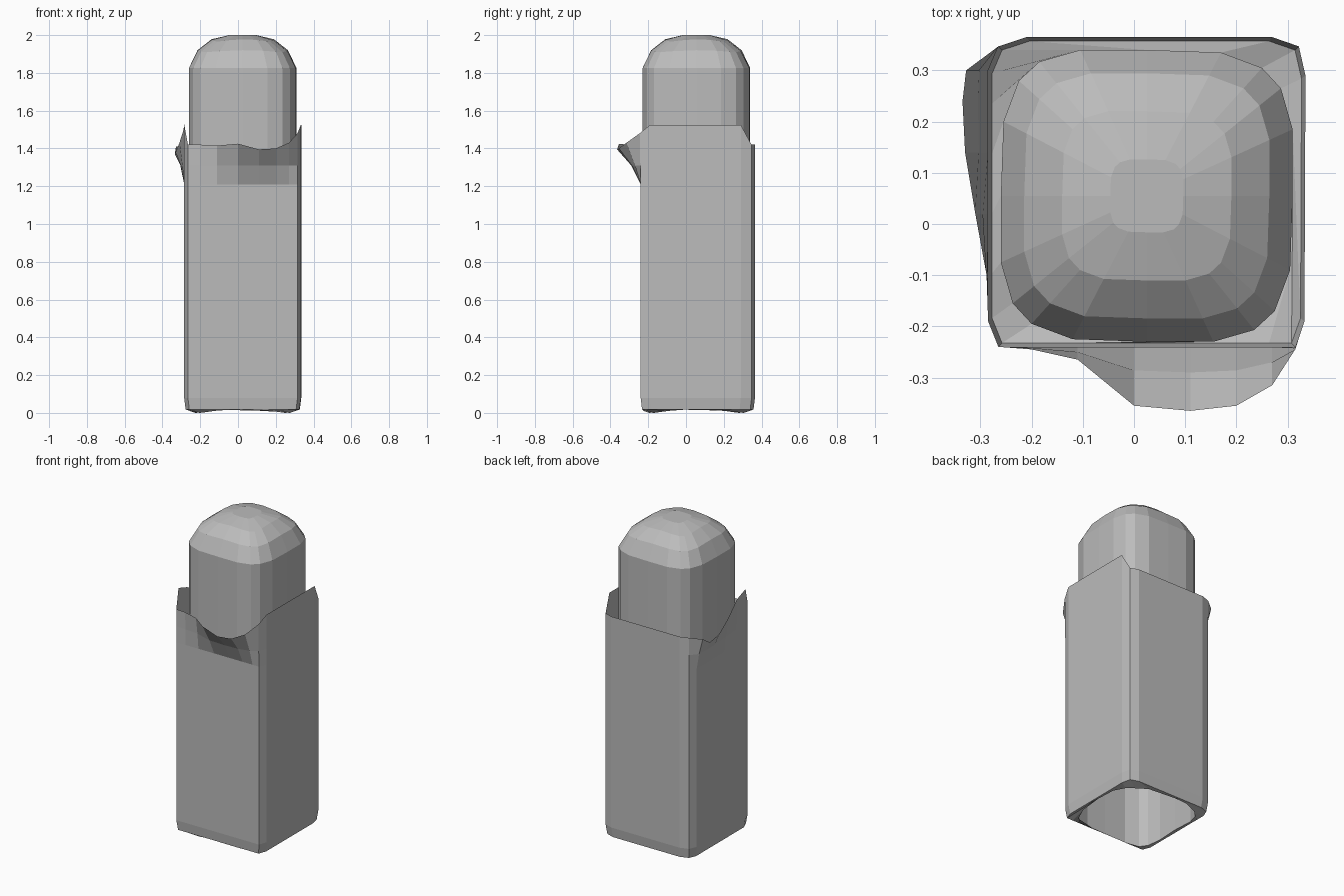
import bpy, bmesh
from mathutils import Vector

cube = bpy.data.objects.get("Cube")
if cube:
    bpy.data.objects.remove(cube)

grey = bpy.data.materials.new("plain grey")
grey.use_nodes = True
colour = (0.5, 0.5, 0.5, 1)
grey.diffuse_color = colour
grey.node_tree.nodes["Principled BSDF"].inputs["Base Color"].default_value = colour

CENTRE = Vector((0.025, 0.055, 0))


def add_ring(bm, points):
    return [bm.verts.new(p) for p in points]


def skin(bm, lower, upper):
    # Wall of quads between two rings running anticlockwise
    n = len(lower)
    for i in range(n):
        j = (i + 1) % n
        bm.faces.new((lower[i], lower[j], upper[j], upper[i]))


def finish(bm, name):
    mesh = bpy.data.meshes.new(name)
    bm.to_mesh(mesh)
    bm.free()
    mesh.materials.append(grey)
    obj = bpy.data.objects.new(name, mesh)
    bpy.context.collection.objects.link(obj)


def bar_ring(scale, z, corner_drop=0.0):
    # Rounded square: one quarter turned four times
    quarter = [(0.285, 0, 0), (0.285, 0.13, 0.3), (0.262, 0.21, 0.8),
               (0.225, 0.25, 1), (0.145, 0.28, 0.5)]
    points = []
    for turn in range(4):
        for x, y, drop in quarter:
            for _ in range(turn):
                x, y = -y, x
            points.append(CENTRE + Vector((x * scale, y * scale, z - corner_drop * drop)))
    return points


# Inner bar with a domed top and an open bottom
bm = bmesh.new()
below = add_ring(bm, bar_ring(1, 0.022, 0.022))
for scale, z, drop in ((1, 1.825, 0), (0.84, 1.92, 0.01), (0.58, 1.978, 0.012), (0.25, 2.0, 0)):
    ring = add_ring(bm, bar_ring(scale, z, drop))
    skin(bm, below, ring)
    below = ring
bm.faces.new(below)
finish(bm, "inner_bar")

# Wrapper columns, anticlockwise: foot, rim height, outward curl at the rim
columns = []
for x, rim, curl in ((-0.265, 1.42, 0), (-0.2, 1.42, 0.005), (-0.11, 1.415, 0.025),
                     (0, 1.425, 0.115), (0.11, 1.395, 0.125), (0.2, 1.4, 0.115),
                     (0.27, 1.43, 0.075), (0.315, 1.48, 0.005)):
    columns.append((Vector((x, -0.24, 0)), rim, Vector((0, -curl, 0))))
for x, y, rim in ((0.333, -0.19, 1.525), (0.335, 0.29, 1.525), (0.322, 0.347, 1.42),
                  (0.27, 0.365, 1.42), (-0.21, 0.365, 1.42), (-0.265, 0.347, 1.42)):
    columns.append((Vector((x, y, 0)), rim, Vector()))
for y, rim, curl in ((0.3, 1.41, 0.043), (0.24, 1.37, 0.05), (0.14, 1.38, 0.045),
                     (0.02, 1.43, 0.025), (-0.1, 1.5, 0.003), (-0.19, 1.53, 0)):
    columns.append((Vector((-0.285, y, 0)), rim, Vector((-curl, 0, 0))))


def wrapper_ring(scale, z, curl):
    points = []
    for foot, rim, out in columns:
        p = CENTRE + (foot - CENTRE) * scale + out * curl
        p.z = rim if z is None else z
        points.append(p)
    return points


# Wrapper wall with curled flaps at the front and right
bm = bmesh.new()
bottom = below = add_ring(bm, wrapper_ring(0.975, 0.018, 0))
for scale, z, curl in ((1, 0.08, 0), (1, 1.21, 0), (1, 1.31, 0.4), (1, None, 1)):
    ring = add_ring(bm, wrapper_ring(scale, z, curl))
    skin(bm, below, ring)
    below = ring

# Bottom lip folded in to meet the bar
inner = add_ring(bm, bar_ring(1, 0.022, 0.022))
loops = []
for ring in (bottom, inner):
    for i, v in enumerate(ring):
        w = ring[(i + 1) % len(ring)]
        loops.append(bm.edges.get((v, w)) or bm.edges.new((v, w)))
bmesh.ops.bridge_loops(bm, edges=loops)
bmesh.ops.recalc_face_normals(bm, faces=bm.faces)
finish(bm, "outer_wrapper")
